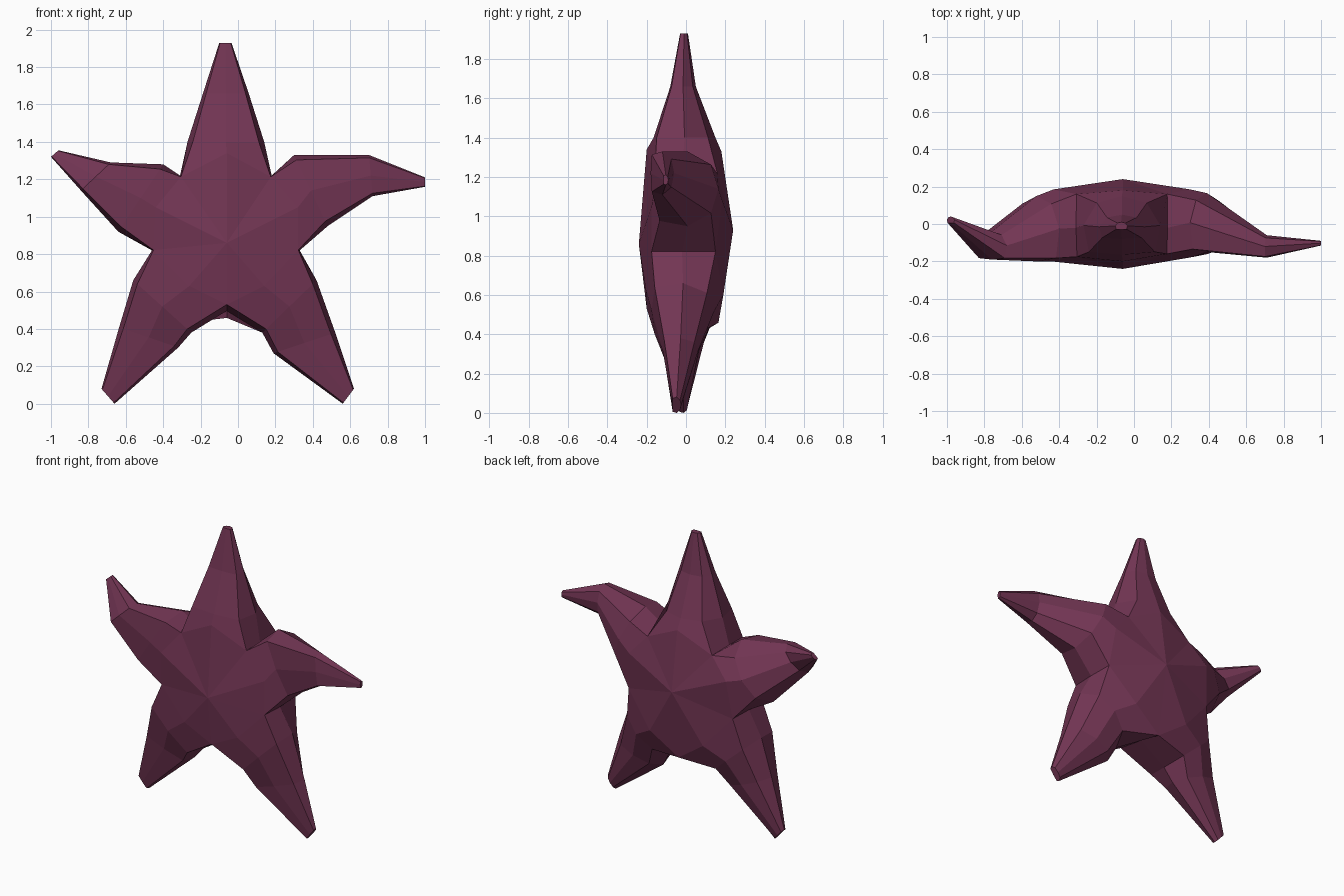
import bpy, bmesh
from mathutils import Vector

CX, CZ = -0.06, 0.9          # middle of the body in the front view

# valleys between arms, counter-clockwise: x, z, front y, back y
VALLEYS = [(0.18, 1.22, -0.16, 0.16), (-0.31, 1.22, -0.175, 0.16),
           (-0.46, 0.82, -0.175, 0.15), (-0.06, 0.48, -0.20, 0.165),
           (0.33, 0.82, -0.175, 0.15)]

# arms: front and back ridge points at the root (x, y, z), then sections
# (side a x, z, side b x, z, front y, back y)
ARMS = [
    # top arm
    ((-0.06, -0.20, 1.34), (-0.06, 0.18, 1.33),
     [(0.14, 1.40, -0.27, 1.40, -0.165, 0.15),
      (0.057, 1.66, -0.187, 1.66, -0.08, 0.05),
      (-0.035, 1.93, -0.10, 1.93, -0.03, 0.01)]),
    # left arm
    ((-0.44, -0.20, 1.05), (-0.43, 0.185, 1.08),
     [(-0.40, 1.28, -0.64, 0.92, -0.20, 0.15),
      (-0.68, 1.29, -0.84, 1.14, -0.19, -0.04),
      (-0.96, 1.355, -1.0, 1.32, 0.005, 0.04)]),
    # left leg
    ((-0.26, -0.205, 0.63), (-0.26, 0.19, 0.60),
     [(-0.56, 0.66, -0.25, 0.38, -0.175, 0.155),
      (-0.635, 0.41, -0.32, 0.30, -0.115, 0.09),
      (-0.73, 0.08, -0.66, 0.0, -0.035, 0.01)]),
    # right leg
    ((0.14, -0.205, 0.63), (0.14, 0.19, 0.60),
     [(0.13, 0.38, 0.42, 0.66, -0.175, 0.145),
      (0.19, 0.27, 0.52, 0.38, -0.12, 0.065),
      (0.56, 0.0, 0.62, 0.08, -0.07, -0.025)]),
    # right arm
    ((0.32, -0.175, 1.05), (0.30, 0.185, 1.08),
     [(0.48, 0.95, 0.30, 1.33, -0.15, 0.165),
      (0.72, 1.11, 0.70, 1.33, -0.18, -0.06),
      (1.0, 1.16, 1.0, 1.21, -0.115, -0.09)]),
]

bm = bmesh.new()


def vert(x, y, z):
    return bm.verts.new((x, y, z))


def valley(x, z, yf, yb):
    """Front, side and back points of a valley."""
    def at(s, y):
        return vert(CX + (x - CX) * s, y, CZ + (z - CZ) * s)
    if abs(x - CX) < 0.01:   # crotch slopes down towards the back
        return at(0.88, yf), at(0.96, 0.0), at(1.05, yb)
    return at(0.98, yf), at(1.0, -0.02), at(0.99, yb)


def section(ax, az, bx, bz, yf, yb):
    """Eight-sided arm ring: front a, ridge, front b, side b, back b, ridge, back a, side a."""
    a, b = Vector((ax, 0, az)), Vector((bx, 0, bz))
    m, h = (a + b) / 2, yb - yf

    def at(end, s, f):
        p = m.lerp(end, s)
        return vert(p.x, yf + f * h, p.z)
    return [at(a, 0.86, 0.05), at(a, 0, 0), at(b, 0.86, 0.05), at(b, 1, 0.5),
            at(b, 0.65, 0.88), at(b, 0, 1), at(a, 0.65, 0.88), at(a, 1, 0.5)]


# body: fans from the front and back peaks, arms lofted from the rim
front = vert(CX, -0.24, 0.86)
back = vert(CX, 0.24, 0.93)
vals = [valley(*v) for v in VALLEYS]
for i, (fr, br, secs) in enumerate(ARMS):
    a, b = vals[i], vals[(i + 1) % 5]
    ring = [a[0], vert(*fr), b[0], b[1], b[2], vert(*br), a[2], a[1]]
    for k in (0, 1):
        bm.faces.new((front, ring[k], ring[k + 1]))
        bm.faces.new((back, ring[k + 4], ring[k + 5]))
    for s in secs:
        nxt = section(*s)
        for k in range(8):
            j = (k + 1) % 8
            bm.faces.new((ring[k], ring[j], nxt[j], nxt[k]))
        ring = nxt
    bm.faces.new(ring)
bmesh.ops.recalc_face_normals(bm, faces=bm.faces)

mesh = bpy.data.meshes.new("starfish")
bm.to_mesh(mesh)
bm.free()
star = bpy.data.objects.new("starfish", mesh)
bpy.context.collection.objects.link(star)

mat = bpy.data.materials.new("plum")
mat.diffuse_color = (0.17, 0.036, 0.088, 1)
mesh.materials.append(mat)
